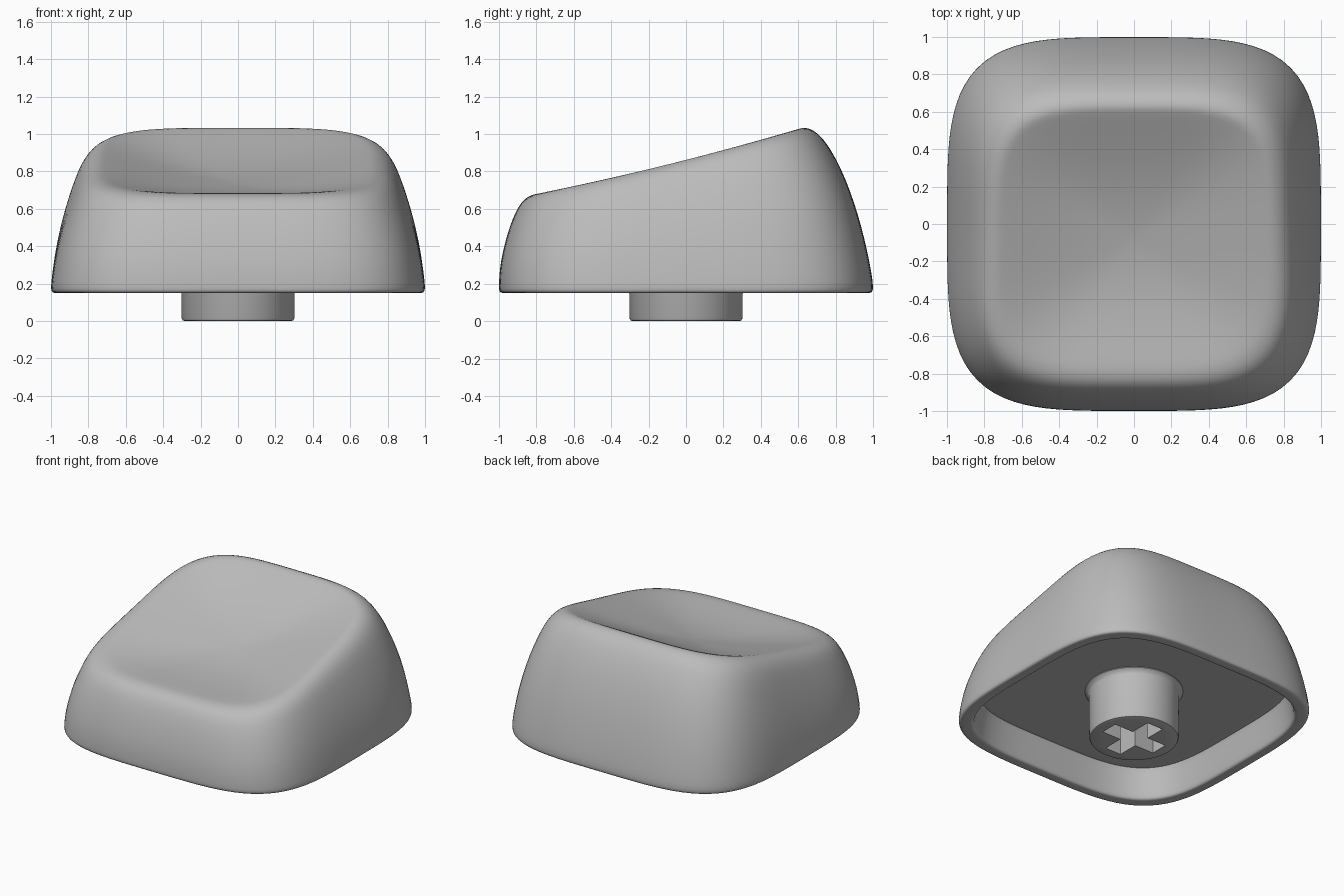
import bpy, bmesh, math

if "Cube" in bpy.data.objects:
    bpy.data.objects.remove(bpy.data.objects["Cube"], do_unlink=True)

grey = bpy.data.materials.new("matte grey")
grey.use_nodes = True
colour = (0.5, 0.5, 0.5, 1)
grey.diffuse_color = colour
grey.node_tree.nodes["Principled BSDF"].inputs["Base Color"].default_value = colour

SEGMENTS = 64
BASE_Z = 0.15


def make_object(name, bm):
    bmesh.ops.recalc_face_normals(bm, faces=bm.faces)
    mesh = bpy.data.meshes.new(name)
    bm.to_mesh(mesh)
    bm.free()
    obj = bpy.data.objects.new(name, mesh)
    bpy.context.collection.objects.link(obj)
    mesh.materials.append(grey)
    return obj


def loft(name, rings):
    """Skin a list of closed point rings and cap both ends."""
    bm = bmesh.new()
    loops = [[bm.verts.new(p) for p in ring] for ring in rings]
    for low, high in zip(loops, loops[1:]):
        for i in range(len(low)):
            j = (i + 1) % len(low)
            bm.faces.new((low[i], low[j], high[j], high[i]))
    for loop in (loops[0], loops[-1]):
        bm.faces.new(loop)
    return make_object(name, bm)


def smooth(obj, angle):
    bpy.ops.object.select_all(action="DESELECT")
    obj.select_set(True)
    bpy.context.view_layer.objects.active = obj
    bpy.ops.object.shade_smooth_by_angle(angle=math.radians(angle))


def outline(power):
    """Unit rounded square, or a circle when power is 2."""
    points = []
    for i in range(SEGMENTS):
        a = 2 * math.pi * i / SEGMENTS
        c, s = math.cos(a), math.sin(a)
        r = (abs(c) ** power + abs(s) ** power) ** (-1 / power)
        points.append((c * r, s * r))
    return points


square, circle = outline(4), outline(2)


def flat_ring(shape, size, z):
    return [(u * size, v * size, z) for u, v in shape]


# Sloping top surface through the rim
RIM_Y, RIM_X, RIM_HALF = -0.08, 0.74, 0.71


def top_z(y):
    return 0.865 + 0.256 * y + 0.032 * y * y


def wall_ring(h, half_x, front, back):
    mid, half = (back + front) / 2, (back - front) / 2
    return [(u * half_x, mid + v * half,
             BASE_Z + h * (top_z(RIM_Y + RIM_HALF * v) - BASE_Z)) for u, v in square]


def dish_ring(s, depth=0.11):
    drop = depth * (1 - s * s) ** 1.25
    return [(u * RIM_X * s, RIM_Y + v * RIM_HALF * s,
             top_z(RIM_Y + v * RIM_HALF * s) - drop) for u, v in square]


# Cap shell: cavity ceiling, inner wall, rounded lip, outer wall, rim, dish
rings = [flat_ring(square, r, z) for r, z in (
    (0.4, 0.37), (0.84, 0.37), (0.875, 0.37), (0.88, 0.375), (0.885, 0.36),
    (0.91, 0.18), (0.915, 0.16), (0.925, 0.15), (0.94, 0.15),
    (0.975, 0.15), (0.992, 0.152), (0.999, 0.165))]
rings += [wall_ring(*row) for row in (
    (0.06, 1.0, -1.0, 1.0), (0.18, 0.99, -0.998, 0.982), (0.32, 0.975, -0.989, 0.955),
    (0.47, 0.952, -0.972, 0.92), (0.62, 0.922, -0.95, 0.875), (0.75, 0.89, -0.925, 0.828),
    (0.86, 0.858, -0.898, 0.775), (0.935, 0.825, -0.868, 0.728), (0.98, 0.787, -0.834, 0.682))]
rings += [dish_ring(s) for s in (1, 0.95, 0.9, 0.84, 0.76, 0.66, 0.54, 0.4, 0.26, 0.12, 0.03)]
shell = loft("cap_shell", rings)
smooth(shell, 60)
shell.modifiers.new("soft surface", "SUBSURF").levels = 1
shell.modifiers["soft surface"].render_levels = 1

# Round stem with a small fillet at the ceiling and a softened lower edge
stem = loft("stem", [flat_ring(circle, r, z) for r, z in (
    (0.285, 0.0), (0.296, 0.004), (0.302, 0.015), (0.305, 0.33),
    (0.312, 0.35), (0.33, 0.365), (0.33, 0.38))])
smooth(stem, 40)

# Cross-shaped socket cut into the stem
ARM, HALF = 0.22, 0.065
corner = [(ARM, -HALF), (ARM, HALF), (HALF, HALF)]
cross = []
for k in range(4):
    c, s = (1, 0, -1, 0)[k], (0, 1, 0, -1)[k]
    cross += [(x * c - y * s, x * s + y * c) for x, y in corner]
cutter = loft("socket_cutter", [flat_ring(cross, 1, z) for z in (-0.1, 0.34)])
cutter.hide_render = True
cutter.hide_set(True)
cut = stem.modifiers.new("socket", "BOOLEAN")
cut.operation = "DIFFERENCE"
cut.solver = "EXACT"
cut.object = cutter
